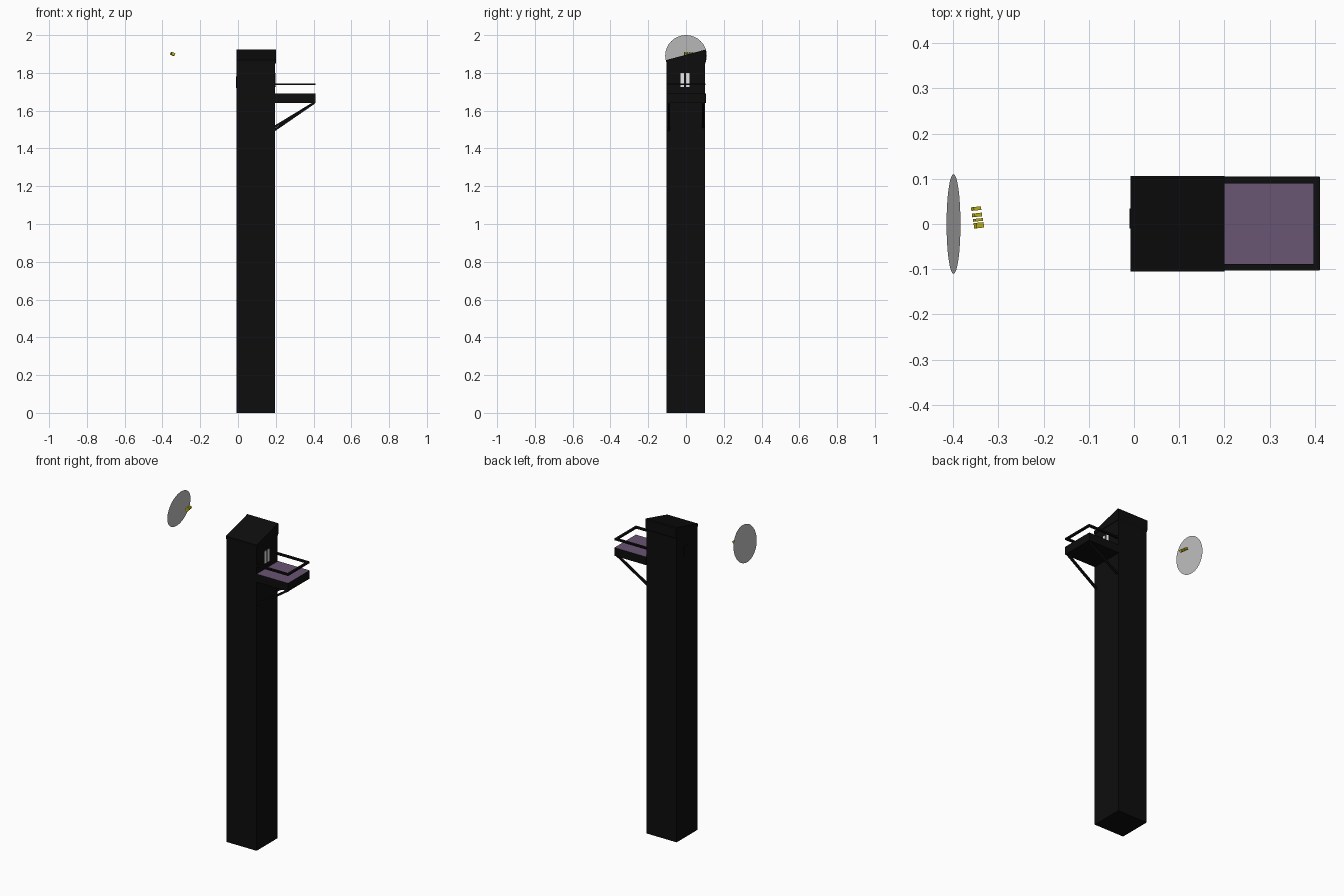
import bpy, bmesh, math
from mathutils import Vector, Matrix

if "Cube" in bpy.data.objects:
    bpy.data.objects.remove(bpy.data.objects["Cube"], do_unlink=True)


def material(name, color):
    m = bpy.data.materials.new(name)
    m.use_nodes = True
    m.diffuse_color = (*color, 1)
    m.node_tree.nodes["Principled BSDF"].inputs["Base Color"].default_value = (*color, 1)
    return m


BLACK = material("black", (0.004, 0.004, 0.004))
PURPLE = material("dusty purple", (0.14, 0.09, 0.17))
GREY = material("pale grey", (0.55, 0.55, 0.55))
WHITE = material("white", (1, 1, 1))
YELLOW = material("yellow", (0.6, 0.52, 0.01))


def finish(name, bm, *mats):
    bmesh.ops.recalc_face_normals(bm, faces=bm.faces)
    mesh = bpy.data.meshes.new(name)
    bm.to_mesh(mesh)
    bm.free()
    obj = bpy.data.objects.new(name, mesh)
    for m in mats:
        mesh.materials.append(m)
    bpy.context.collection.objects.link(obj)
    return obj


def box(name, x, y, z, *mats):
    """Box from (min, max) ranges on each axis."""
    bm = bmesh.new()
    size = [r[1] - r[0] for r in (x, y, z)]
    mid = [sum(r) / 2 for r in (x, y, z)]
    bmesh.ops.create_cube(bm, size=1, matrix=Matrix.Translation(mid) @ Matrix.Diagonal((*size, 1)))
    return finish(name, bm, *mats)


def prism(name, profile, x, mat):
    """Extrude a (y, z) profile along x."""
    bm = bmesh.new()
    face = bm.faces.new([bm.verts.new((x[0], py, pz)) for py, pz in profile])
    out = bmesh.ops.extrude_face_region(bm, geom=[face])["geom"]
    bmesh.ops.translate(bm, vec=(x[1] - x[0], 0, 0),
                        verts=[v for v in out if isinstance(v, bmesh.types.BMVert)])
    return finish(name, bm, mat)


def beam(name, a, b, width, mat):
    """Square bar between two points."""
    a, b = Vector(a), Vector(b)
    d = b - a
    bm = bmesh.new()
    bmesh.ops.create_cube(bm, size=1, matrix=Matrix.Translation((a + b) / 2)
                          @ d.to_track_quat("X", "Z").to_matrix().to_4x4()
                          @ Matrix.Diagonal((d.length, width, width, 1)))
    return finish(name, bm, mat)


# Tower shaft and sloping roof cap
box("tower_shaft", (-0.007, 0.197), (-0.102, 0.1), (0, 1.86), BLACK)
prism("sloping_roof", [(-0.103, 1.85), (-0.105, 1.868), (0.102, 1.923), (0.106, 1.918),
                       (0.106, 1.862), (0.1, 1.85)], (-0.008, 0.2), BLACK)

# Balcony floor with purple top
floor = box("balcony_floor", (0.197, 0.41), (-0.102, 0.105), (1.64, 1.69), BLACK, PURPLE)
for p in floor.data.polygons:
    p.material_index = int(p.normal.z > 0.5)

# Railing on three sides
for side, y in (("right", -0.097), ("left", 0.0955)):
    box("railing_" + side, (0.197, 0.41), (y - 0.006, y + 0.009), (1.735, 1.745), BLACK)
box("railing_end", (0.397, 0.411), (-0.102, 0.104), (1.735, 1.745), BLACK)

# Diagonal braces under the balcony
for side, y, z in (("front", -0.09, 1.495), ("back", 0.09, 1.512)):
    beam("brace_" + side, (0.19, y, z), (0.404, y, 1.642), 0.012, BLACK)

# Window panes above the balcony and a plate on the far wall
for i, y in enumerate((-0.019, 0.01)):
    box(f"window_pane_{i}", (0.195, 0.2), (y - 0.009, y + 0.009), (1.725, 1.8), WHITE)
box("wall_plate", (-0.01, -0.006), (-0.01, 0.034), (1.72, 1.78), BLACK)

# Thin tilted disc floating beside the tower
bm = bmesh.new()
tilt = Vector((0.99, 0, -0.14)).to_track_quat("Z", "Y").to_matrix().to_4x4()
bmesh.ops.create_circle(bm, cap_ends=True, segments=64, radius=0.11,
                        matrix=Matrix.Translation((-0.399, 0, 1.891)) @ tilt)
disc = finish("floating_disc", bm, GREY)
if disc.data.polygons[0].normal.x < 0:
    disc.data.flip_normals()

# Row of small yellow bars in front of the disc
for i, (y, half) in enumerate(((-0.003, 0.006), (0.009, 0.003), (0.02, 0.004), (0.034, 0.004))):
    bar = box(f"yellow_bar_{i}", (-0.009, 0.009), (-half, half), (-0.007, 0.007), YELLOW)
    bar.location = (-0.343 - 0.002 * i, y, 1.9)
    bar.rotation_euler = (0, math.radians(25), math.radians(6))
